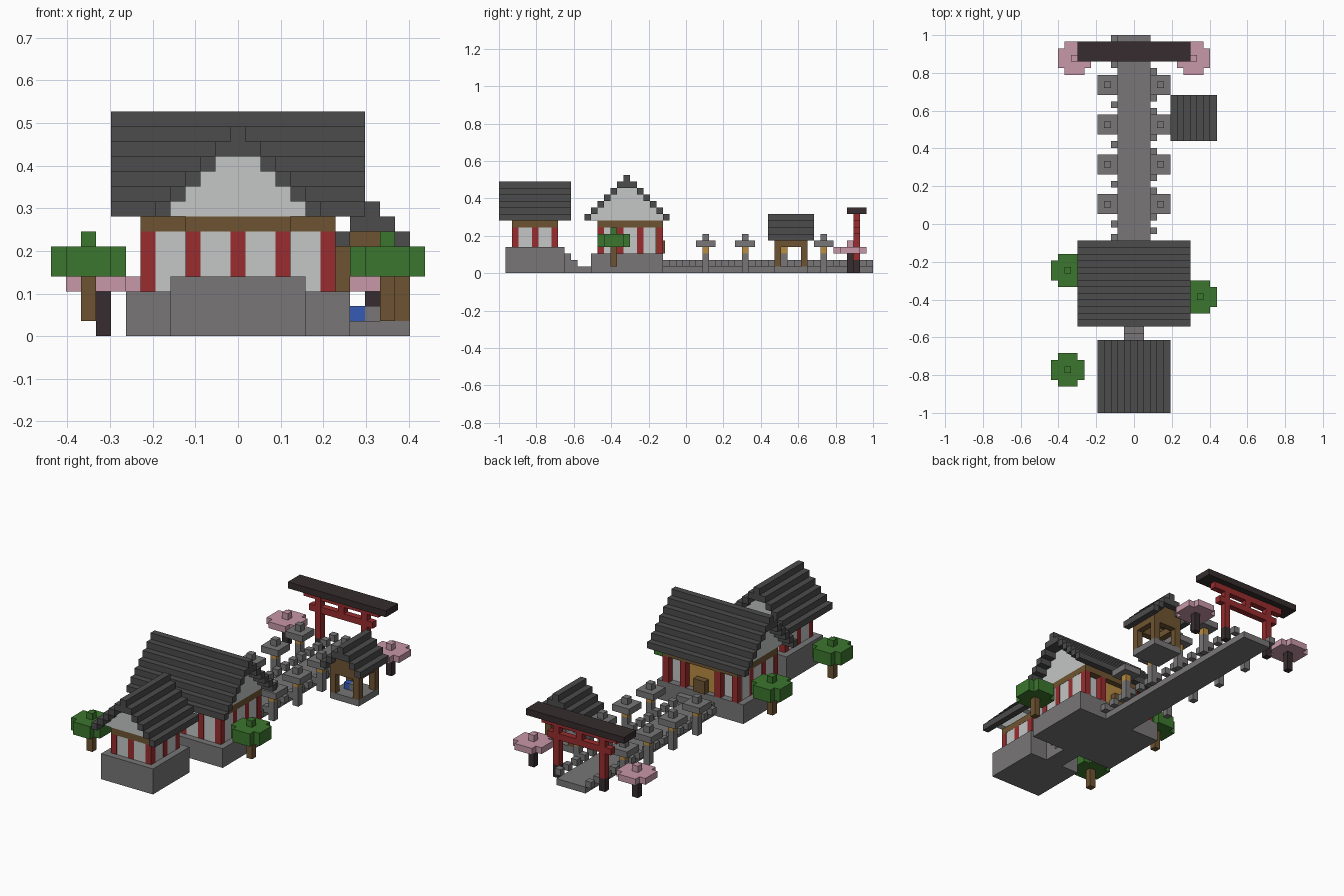
import bpy, bmesh
from mathutils import Matrix, Vector

if "Cube" in bpy.data.objects:
    bpy.data.objects.remove(bpy.data.objects["Cube"], do_unlink=True)

U = 2 / 57  # one block


def material(name, r, g, b):
    lin = [((c / 255 + 0.055) / 1.055) ** 2.4 for c in (r, g, b)]
    m = bpy.data.materials.new(name)
    m.use_nodes = True
    m.diffuse_color = (*lin, 1)
    m.node_tree.nodes["Principled BSDF"].inputs["Base Color"].default_value = (*lin, 1)
    return m


STONE = material("stone grey", 120, 118, 119)
ROOF = material("roof dark grey", 76, 76, 77)
PLASTER = material("plaster white", 196, 199, 198)
RED = material("painted red", 152, 44, 46)
WOOD = material("timber brown", 110, 84, 50)
LEAF = material("leaf green", 60, 118, 46)
PINK = material("blossom pink", 200, 152, 168)
BLACK = material("charred black", 54, 44, 46)
WATER = material("water blue", 54, 90, 182)
GOLD = material("warm gold", 184, 140, 66)


def blocks(name, mat, boxes):
    """One object made of boxes (x0, x1, y0, y1, z0, z1) in block units."""
    bm = bmesh.new()
    for x0, x1, y0, y1, z0, z1 in boxes:
        mid = Vector((x0 + x1, y0 + y1, z0 + z1)) * U / 2
        size = Vector((x1 - x0, y1 - y0, z1 - z0)) * U
        bmesh.ops.create_cube(bm, size=1, matrix=Matrix.Translation(mid) @ Matrix.Diagonal((*size, 1)))
    me = bpy.data.meshes.new(name)
    bm.to_mesh(me)
    bm.free()
    me.materials.append(mat)
    ob = bpy.data.objects.new(name, me)
    bpy.context.collection.objects.link(ob)
    return ob


def column(x, y, z0, z1, r=0.5):
    return (x - r, x + r, y - r, y + r, z0, z1)


def gable_roof(name, cx, cy, along, steps, half_len, wall_half, eave, fill_mat):
    """Stepped roof with a ridge along x or y, and stepped end walls."""
    def strip(a, b, l0, l1, z0, z1):
        if along == "x":
            return (cx + l0, cx + l1, cy + a, cy + b, z0, z1)
        return (cx + a, cx + b, cy + l0, cy + l1, z0, z1)

    tiles = [strip(-0.5, 0.5, -half_len, half_len, eave + steps - 1, eave + steps + 1)]
    for k in range(1, steps + 1):
        z = eave + steps - k
        tiles += [strip(s * k - 0.5, s * k + 0.5, -half_len, half_len, z, z + 1) for s in (-1, 1)]
    blocks(name + "_roof", ROOF, tiles)
    ends = []
    for row in range(steps - 1):
        w = steps - row - 0.5
        for s in (-1, 1):
            l0, l1 = sorted((s * wall_half, s * (wall_half - 1)))
            ends.append(strip(-w, w, l0, l1, eave + row, eave + row + 1))
    blocks(name + "_gables", fill_mat, ends)


# Front hall
blocks("front_hall_base", STONE, [(-4.5, 4.5, -27.5, -18.5, 0, 4)])
blocks("front_hall_walls", PLASTER, [(-3.47, 3.47, -26.47, -19.53, 4, 7)])
blocks("front_hall_posts", RED,
       [column(x, y, 4, 7) for x in (-3, 0, 3) for y in (-26, -23, -20) if (x, y) != (0, -23)])
blocks("front_hall_beam", WOOD, [(-3.5, 3.5, -26.5, -19.5, 7, 8)])
gable_roof("front_hall", 0, -23, "y", 5, 5.5, 3.5, 8, PLASTER)

# Steps between the halls
blocks("linking_steps", STONE,
       [(-1.5, 1.5, -18.5 + i, -17.5 + i, 0, h) for i, h in enumerate((3, 2, 1, 1))])

# Main hall, open porch on the back
blocks("main_hall_base", STONE, [(-7.5, 7.5, -14.5, -3.5, 0, 3)])
blocks("main_hall_walls", PLASTER, [(-6.47, 6.47, -13.47, -4.6, 3, 7)])
posts = [column(x, y, 3, 7) for x in (-6, 6) for y in (-13, -10, -7, -4)]
posts += [column(x, -13, 3, 7) for x in (-3, 0, 3)]
posts += [column(x, -4, 3, 7) for x in (-3, 3)]
blocks("main_hall_posts", RED, posts)
blocks("main_hall_beam", WOOD, [(-6.5, 6.5, -13.5, -3.5, 7, 8)])
blocks("main_hall_doors", GOLD, [(-2.5, 2.5, -4.6, -4.4, 3, 7)])
blocks("offering_box", WOOD, [(-1, 1, -4.2, -3.2, 3, 5)])
gable_roof("main_hall", 0, -9, "x", 6, 8.5, 6.5, 8, PLASTER)

# Path with staggered kerb stones
blocks("path", STONE, [(-2.5, 2.5, -3.5, 28.5, 0, 1)])
blocks("path_step", STONE, [(-2.5, 2.5, -3.5, -2.5, 1, 2)])
blocks("kerb_stones", STONE,
       [column(3 if y % 2 else -3, y, 1, 2) for y in range(-3, 29)])

# Stone lanterns
spots = [(x, y) for x in (-4, 4) for y in (3, 9, 15, 21)]
blocks("lantern_posts", STONE, [column(x, y, 0, 3) for x, y in spots])
blocks("lantern_lights", GOLD, [column(x, y, 3, 4) for x, y in spots])
blocks("lantern_caps", STONE,
       [column(x, y, 4, 5, 1.5) for x, y in spots] + [column(x, y, 5, 6) for x, y in spots])

# Water pavilion
blocks("pavilion_base", STONE, [column(9, 16, 0, 1, 2.5)])
blocks("pavilion_posts", WOOD, [column(9 + i, 16 + j, 1, 4) for i in (-2, 2) for j in (-2, 2)])
blocks("pavilion_beams", WOOD,
       [(6.5, 11.5, 16 + s * 2 - 0.5, 16 + s * 2 + 0.5, 4, 5) for s in (-1, 1)]
       + [(9 + s * 2 - 0.5, 9 + s * 2 + 0.5, 14.5, 17.5, 4, 5) for s in (-1, 1)])
blocks("basin", STONE, [(8.5, 9.5, 15.5, 16.5, 1, 2)])
blocks("basin_water", WATER, [(7.5, 8.5, 15.5, 16.5, 1, 2)])
gable_roof("pavilion", 9, 16, "y", 3, 3.5, 2.5, 5, WOOD)

# Gate
blocks("gate_feet", BLACK, [column(x, 26, 0, 2) for x in (-4, 4)])
blocks("gate_pillars", RED, [column(x, 26, 2, 9) for x in (-4, 4)])
blocks("gate_beams", RED, [(-5.5, 5.5, 25.51, 26.49, 6, 7), (-6.5, 6.5, 25.51, 26.49, 8, 9),
                           column(0, 26, 7, 8)])
blocks("gate_top", BLACK, [(-8.5, 8.5, 24.5, 27.5, 9, 10)])


# Trees
def tree(name, x, y, z0, z1, top, bark, leaves):
    blocks(name + "_trunk", bark, [column(x, y, z0, z1)])
    blocks(name + "_crown", leaves, [
        (x - 2.5, x + 2.5, y - 1.5, y + 1.5, z1, top),
        (x - 1.5, x + 1.5, y + 1.5, y + 2.5, z1, top),
        (x - 1.5, x + 1.5, y - 2.5, y - 1.5, z1, top),
        column(x, y, top, top + 1)])


for label, x, y in (("front", -10, -22), ("middle", -10, -7), ("left", 10, -11)):
    tree("green_tree_" + label, x, y, 1, 4, 6, WOOD, LEAF)
for label, x in (("right", -9), ("left", 9)):
    tree("blossom_tree_" + label, x, 25, 0, 3, 4, BLACK, PINK)
